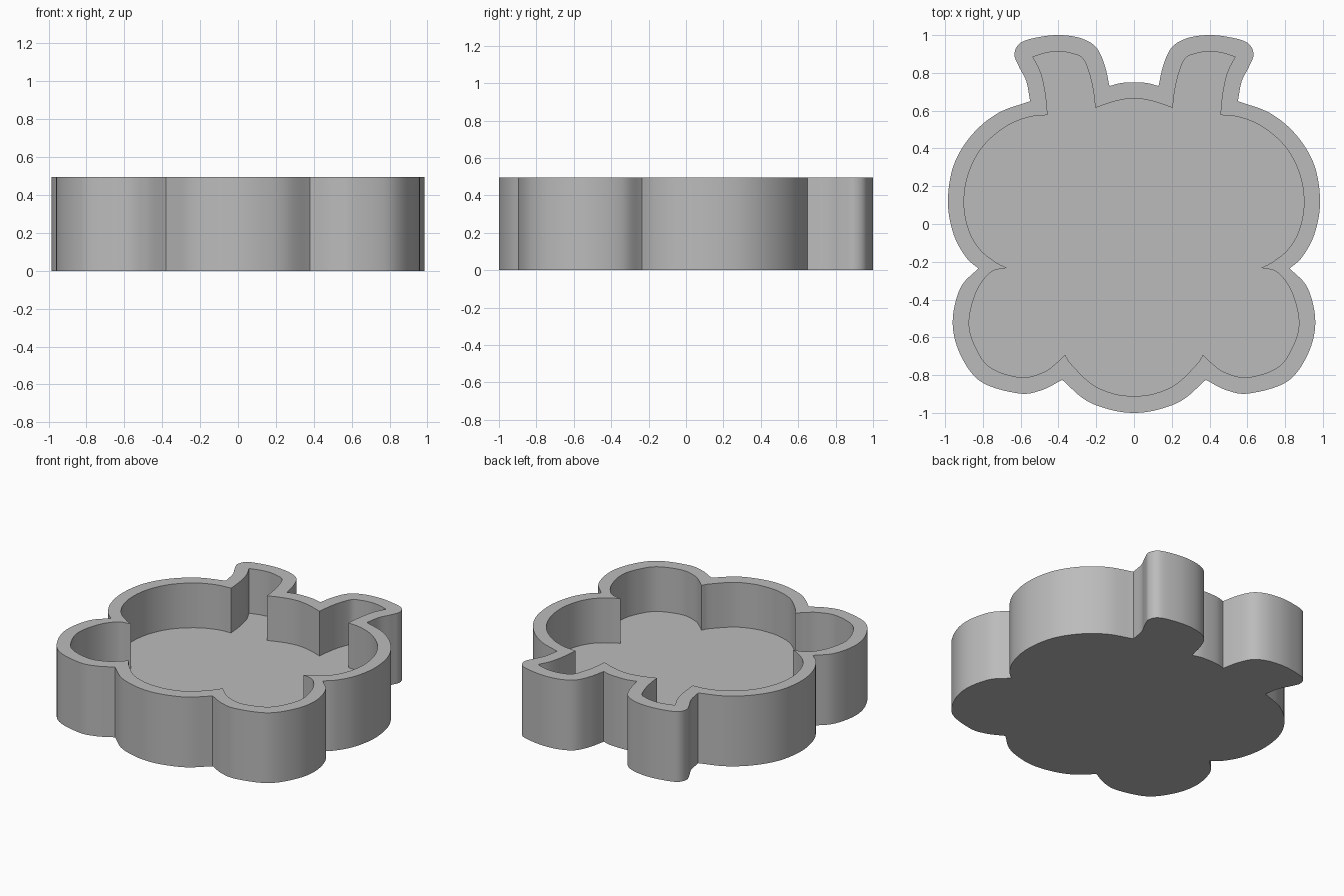
import bpy
import bmesh
from mathutils import Vector

cube = bpy.data.objects.get("Cube")
if cube:
    bpy.data.objects.remove(cube, do_unlink=True)

HEIGHT = 0.495
FLOOR = 0.18
STEPS = 8

# Half outlines, back centre to front centre; each span is smooth, spans meet at corners
OUTER = [
    [(0, .75), (.07, .746), (.13, .73)],                                   # brow between ears
    [(.13, .73), (.155, .84), (.2, .935), (.28, .983), (.39, 1), (.5, .99),
     (.6, .96), (.633, .9), (.61, .835), (.57, .755), (.55, .65)],         # ear
    [(.55, .65), (.72, .587), (.86, .47), (.955, .31), (.985, .115),
     (.955, -.055), (.89, -.175), (.825, -.235)],                          # upper lobe
    [(.825, -.235), (.92, -.34), (.96, -.52), (.92, -.69), (.81, -.835),
     (.61, -.897), (.49, -.88), (.38, -.825)],                             # lower lobe
    [(.38, -.825), (.26, -.93), (.13, -.982), (0, -1)],                    # front lobe
]
INNER = [
    [(0, .665), (.1, .65), (.205, .615)],
    [(.205, .615), (.215, .7), (.235, .79), (.27, .875), (.32, .9), (.39, .913),
     (.46, .907), (.535, .885)],
    [(.535, .885), (.495, .805), (.47, .7), (.457, .577)],
    [(.457, .577), (.56, .565), (.68, .515), (.8, .41), (.875, .27), (.9, .115),
     (.875, -.03), (.815, -.135), (.73, -.203), (.673, -.232)],
    [(.673, -.232), (.76, -.257), (.835, -.36), (.873, -.52), (.84, -.65),
     (.76, -.76), (.6, -.812), (.48, -.785), (.41, -.735), (.365, -.692)],
    [(.365, -.692), (.33, -.745), (.22, -.85), (.1, -.9), (0, -.91)],
]


def end_point(p, q):
    """Point beyond the end p: mirrored on the centre line, else extrapolated."""
    return Vector((-q.x, q.y)) if p.x == 0 else 2 * p - q


def smooth_span(points):
    """Sample a smooth curve through the points, leaving out the last."""
    pts = [Vector(p) for p in points]
    pts = [end_point(pts[0], pts[1])] + pts + [end_point(pts[-1], pts[-2])]
    result = []
    for a, b, c, d in zip(pts, pts[1:], pts[2:], pts[3:]):
        for i in range(STEPS):
            t = i / STEPS
            result.append(b + (c - a) * t / 2
                          + (2 * a - 5 * b + 4 * c - d) * t * t / 2
                          + (3 * b - a - 3 * c + d) * t ** 3 / 2)
    return result


def outline(spans):
    """Full closed outline from a half outline."""
    half = [p for span in spans for p in smooth_span(span)]
    half.append(Vector(spans[-1][-1]))
    return half + [Vector((-p.x, p.y)) for p in reversed(half[1:-1])]


def ring(bm, points, z):
    return [bm.verts.new((p.x, p.y, z)) for p in points]


def wall(bm, low, high):
    n = len(low)
    for i in range(n):
        j = (i + 1) % n
        bm.faces.new((low[i], low[j], high[j], high[i]))


def edges_of(bm, loop):
    return [bm.edges.get((v, loop[i - 1])) for i, v in enumerate(loop)]


# Tray: base, outside wall, rim, inside wall and floor
bm = bmesh.new()
outer, inner = outline(OUTER), outline(INNER)
base, outer_top = ring(bm, outer, 0), ring(bm, outer, HEIGHT)
floor, inner_top = ring(bm, inner, FLOOR), ring(bm, inner, HEIGHT)
bm.faces.new(base)
bm.faces.new(floor)
wall(bm, base, outer_top)
wall(bm, floor, inner_top)
bmesh.ops.triangle_fill(bm, use_beauty=True, normal=(0, 0, 1),
                        edges=edges_of(bm, outer_top) + edges_of(bm, inner_top))
bmesh.ops.recalc_face_normals(bm, faces=bm.faces)
mesh = bpy.data.meshes.new("tray")
bm.to_mesh(mesh)
bm.free()

tray = bpy.data.objects.new("tray", mesh)
bpy.context.collection.objects.link(tray)

# Plain grey
grey = bpy.data.materials.new("grey")
grey.use_nodes = True
grey.diffuse_color = (.5, .5, .5, 1)
grey.node_tree.nodes["Principled BSDF"].inputs["Base Color"].default_value = (.5, .5, .5, 1)
mesh.materials.append(grey)

bpy.ops.object.select_all(action='DESELECT')
tray.select_set(True)
bpy.context.view_layer.objects.active = tray
bpy.ops.object.shade_smooth_by_angle()
